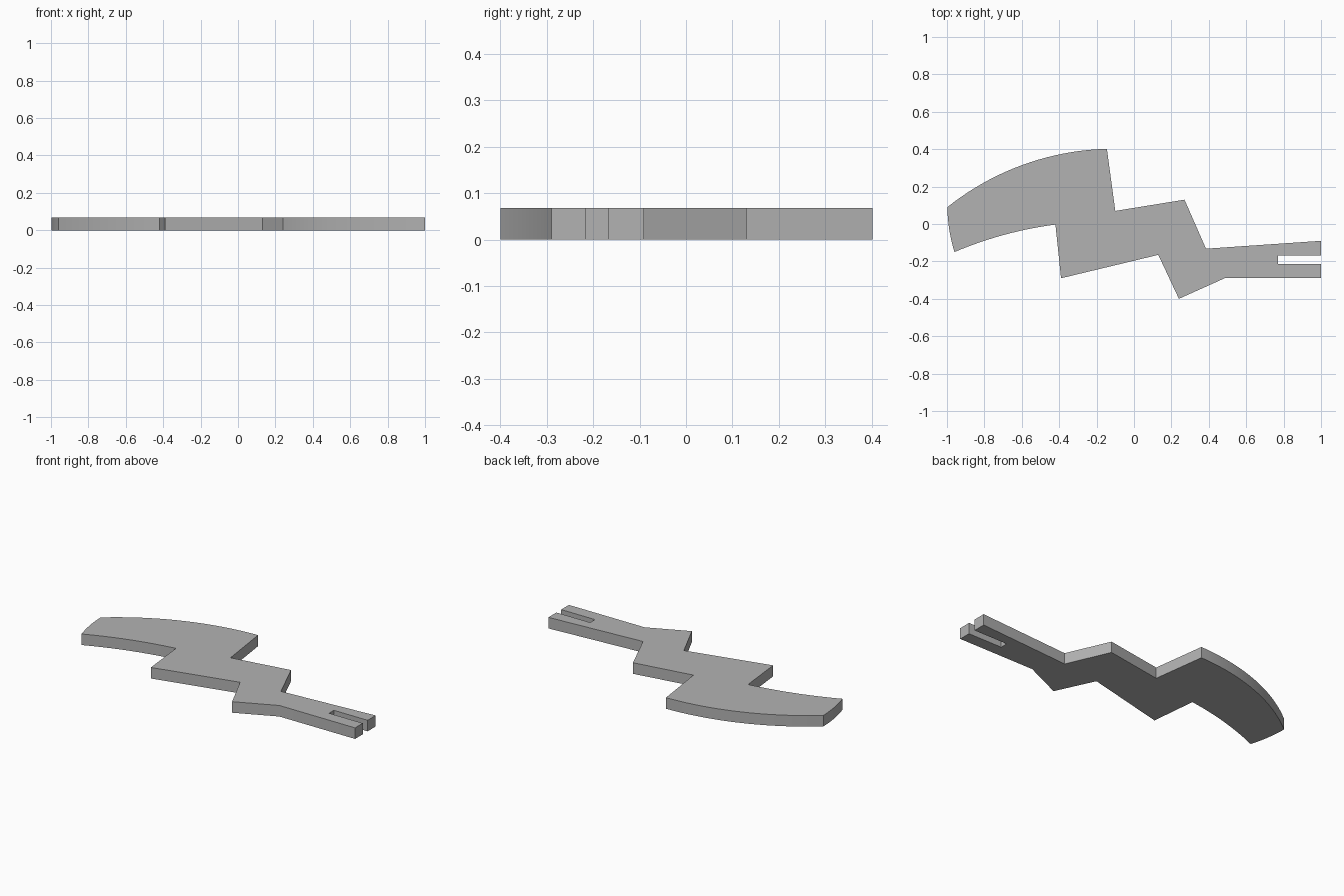
import bpy, bmesh, math
from mathutils import Vector

cube = bpy.data.objects.get("Cube")
if cube:
    bpy.data.objects.remove(cube, do_unlink=True)

THICKNESS = 0.068


def arc(start, end, sagitta, steps):
    """Circular arc from start to end, bulging left of travel; omits the end."""
    a, b = Vector(start), Vector(end)
    chord = b - a
    half = chord.length / 2
    normal = Vector((-chord.y, chord.x)).normalized()
    radius = (half ** 2 + sagitta ** 2) / (2 * abs(sagitta))
    side = math.copysign(1, sagitta)
    centre = (a + b) / 2 + normal * (sagitta - side * radius)
    sweep = -side * 2 * math.asin(half / radius)
    spoke = a - centre
    points = []
    for i in range(steps):
        t = sweep * i / steps
        c, s = math.cos(t), math.sin(t)
        points.append((centre.x + spoke.x * c - spoke.y * s,
                       centre.y + spoke.x * s + spoke.y * c))
    return points


# Outline, clockwise from the blade tip
tip_top, tip_low = (-0.998, 0.09), (-0.96, -0.15)
outline = arc(tip_top, (-0.145, 0.402), 0.074, 20)                # curved back
outline += [(-0.145, 0.402), (-0.10, 0.07), (0.27, 0.13), (0.385, -0.132)]
outline += [(1, -0.09), (1, -0.168), (0.77, -0.168),              # slotted tang
            (0.77, -0.215), (1, -0.215), (1, -0.29)]
outline += [(0.485, -0.29), (0.24, -0.40), (0.13, -0.165), (-0.39, -0.29)]
outline += arc((-0.42, -0.003), tip_low, -0.019, 14)              # hollow edge
outline += arc(tip_low, tip_top, 0.0085, 8)                       # rounded tip

# Flat plate raised from the outline
bm = bmesh.new()
base = bm.faces.new([bm.verts.new((x, y, 0)) for x, y in outline])
raised = bmesh.ops.extrude_face_region(bm, geom=[base])
top = [v for v in raised["geom"] if isinstance(v, bmesh.types.BMVert)]
bmesh.ops.translate(bm, verts=top, vec=(0, 0, THICKNESS))
bmesh.ops.recalc_face_normals(bm, faces=bm.faces)
mesh = bpy.data.meshes.new("zigzag_blade")
bm.to_mesh(mesh)
bm.free()

# Plain grey material
grey = bpy.data.materials.new("light grey")
grey.use_nodes = True
colour = (0.45, 0.45, 0.45, 1)
grey.diffuse_color = colour
grey.node_tree.nodes["Principled BSDF"].inputs["Base Color"].default_value = colour
mesh.materials.append(grey)

blade = bpy.data.objects.new("zigzag_blade", mesh)
bpy.context.collection.objects.link(blade)
bpy.ops.object.select_all(action="DESELECT")
blade.select_set(True)
bpy.context.view_layer.objects.active = blade
bpy.ops.object.shade_smooth_by_angle(angle=math.radians(30))
